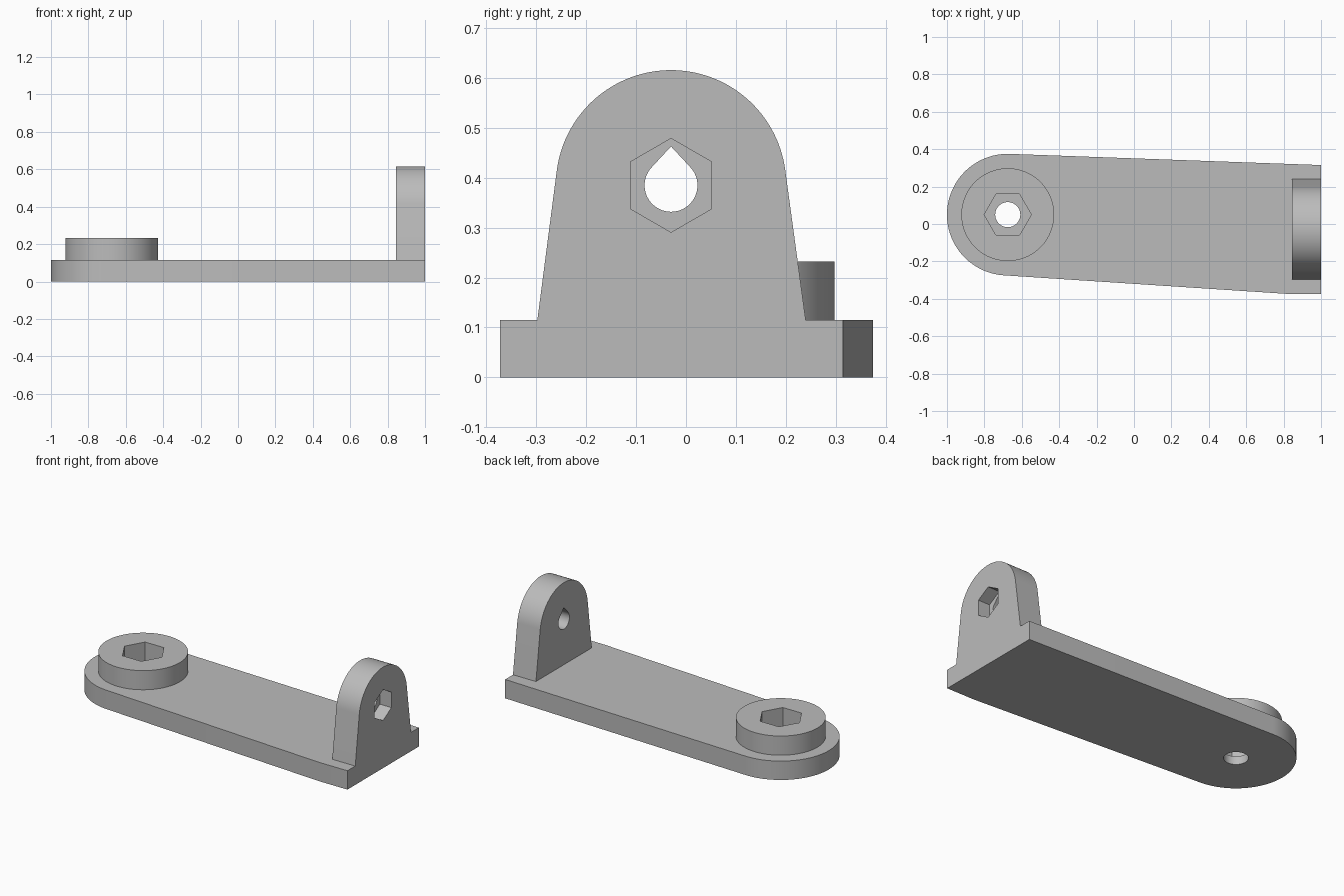
import bpy
import bmesh
from math import acos, atan2, cos, sin, hypot, pi, radians

cube = bpy.data.objects.get("Cube")
if cube:
    bpy.data.objects.remove(cube, do_unlink=True)

grey = bpy.data.materials.new("plain grey")
grey.use_nodes = True
colour = (0.5, 0.5, 0.5, 1)
grey.diffuse_color = colour
grey.node_tree.nodes["Principled BSDF"].inputs["Base Color"].default_value = colour


def polygon(centre, radius, sides, turn=0.0):
    return [(centre[0] + radius * cos(turn + 2 * pi * i / sides),
             centre[1] + radius * sin(turn + 2 * pi * i / sides)) for i in range(sides)]


def tangent_arc(centre, radius, start, end, steps=64):
    """Arc joined by tangent lines to a start point and an end point."""
    def touch(p, sign):
        dx, dy = p[0] - centre[0], p[1] - centre[1]
        return atan2(dy, dx) + sign * acos(radius / hypot(dx, dy))
    a, b = touch(start, 1), touch(end, -1)
    while b < a:
        b += 2 * pi
    angles = [a + (b - a) * i / steps for i in range(steps + 1)]
    return [(centre[0] + radius * cos(t), centre[1] + radius * sin(t)) for t in angles]


def prism(name, outline, low, high, axis="z"):
    """Extrude an outline along z (outline in x, y) or x (outline in y, z)."""
    place = (lambda u, v, w: (u, v, w)) if axis == "z" else (lambda u, v, w: (w, u, v))
    bm = bmesh.new()
    bottom = [bm.verts.new(place(u, v, low)) for u, v in outline]
    top = [bm.verts.new(place(u, v, high)) for u, v in outline]
    bm.faces.new(bottom[::-1])
    bm.faces.new(top)
    n = len(outline)
    for i in range(n):
        j = (i + 1) % n
        bm.faces.new((bottom[i], bottom[j], top[j], top[i]))
    mesh = bpy.data.meshes.new(name)
    bm.to_mesh(mesh)
    bm.free()
    mesh.materials.append(grey)
    obj = bpy.data.objects.new(name, mesh)
    bpy.context.collection.objects.link(obj)
    return obj


def finish(obj, cutters):
    """Cut the holes and smooth the round sides."""
    bpy.ops.object.select_all(action="DESELECT")
    obj.select_set(True)
    bpy.context.view_layer.objects.active = obj
    for cutter in cutters:
        mod = obj.modifiers.new("cut", "BOOLEAN")
        mod.operation = "DIFFERENCE"
        mod.solver = "EXACT"
        mod.object = cutter
        bpy.ops.object.modifier_apply(modifier=mod.name)
    bpy.ops.object.shade_smooth_by_angle(angle=radians(25))


PLATE_TOP = 0.115
pivot = (-0.675, 0.05)
eye = (-0.03, 0.385)

# Base plate: round at one end, slightly flared to a square end
plate_outline = [(1, 0.315)] + tangent_arc(pivot, 0.325, (1, 0.315), (0.81, -0.373))
plate_outline += [(0.81, -0.373), (1, -0.373)]
plate = prism("base_plate", plate_outline, 0, PLATE_TOP)

# Round boss over the pivot
boss = prism("pivot_boss", polygon(pivot, 0.248, 96), PLATE_TOP, 0.232)

# Upright lug with a rounded top
foot_left, foot_right = (0.24, PLATE_TOP), (-0.298, PLATE_TOP)
lug_outline = [foot_left] + tangent_arc(eye, 0.231, foot_left, foot_right) + [foot_right]
lug = prism("upright_lug", lug_outline, 0.845, 1, "x")

# Pivot hole and hexagonal socket
pivot_hole = prism("pivot_hole_cutter", polygon(pivot, 0.067, 64), -0.1, 0.4)
pivot_hex = prism("pivot_socket_cutter", polygon(pivot, 0.126, 6), 0.05, 0.4)

# Teardrop hole and hexagonal nut pocket in the lug
tip = (eye[0], 0.463)
drop_hole = prism("lug_hole_cutter", [tip] + tangent_arc(eye, 0.053, tip, tip), 0.7, 1.2, "x")
nut_pocket = prism("lug_pocket_cutter", polygon(eye, 0.094, 6, pi / 2), 0.922, 1.2, "x")

finish(plate, [pivot_hole, pivot_hex])
finish(boss, [pivot_hex])
finish(lug, [drop_hole, nut_pocket])

for cutter in (pivot_hole, pivot_hex, drop_hole, nut_pocket):
    bpy.data.objects.remove(cutter, do_unlink=True)
